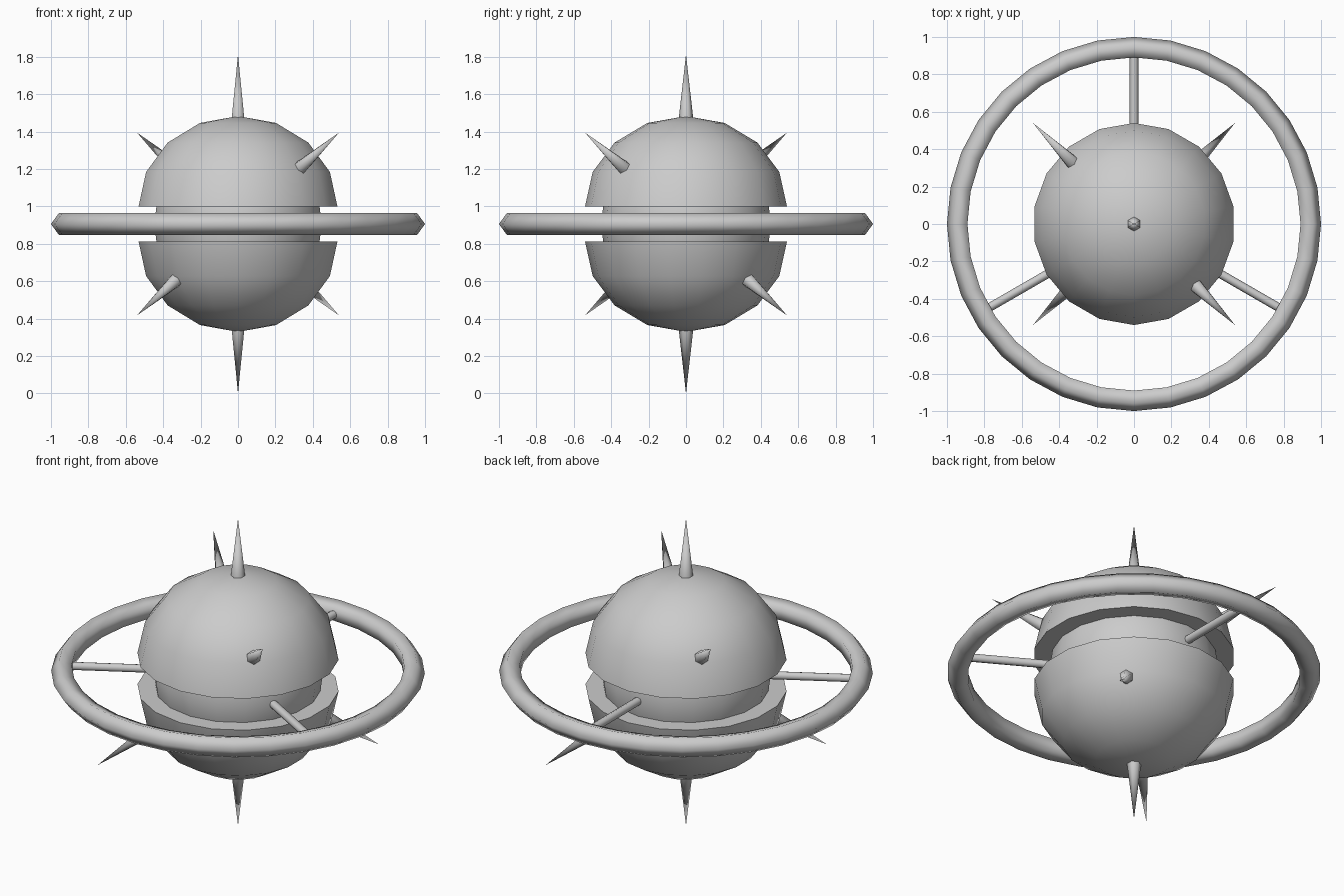
import bpy, bmesh, math
from mathutils import Vector

if "Cube" in bpy.data.objects:
    bpy.data.objects.remove(bpy.data.objects["Cube"])

CZ = 0.906  # height of the centre

grey = bpy.data.materials.new("plain_grey")
grey.diffuse_color = (0.6, 0.6, 0.6, 1)
grey.use_nodes = True
grey.node_tree.nodes["Principled BSDF"].inputs["Base Color"].default_value = grey.diffuse_color


def finish(name, bm, sharp_angle):
    """Turn a bmesh into a smooth object, keeping edges above sharp_angle."""
    bmesh.ops.recalc_face_normals(bm, faces=bm.faces)
    for f in bm.faces:
        f.smooth = True
    for e in bm.edges:
        if len(e.link_faces) == 2 and e.calc_face_angle() > math.radians(sharp_angle):
            e.smooth = False
    me = bpy.data.meshes.new(name)
    bm.to_mesh(me)
    bm.free()
    me.materials.append(grey)
    ob = bpy.data.objects.new(name, me)
    bpy.context.collection.objects.link(ob)
    return ob


def lathe(name, profile, sides, closed=False, sharp_angle=60):
    """Revolve (radius, z) points around z, with a vertex on the y axis."""
    bm = bmesh.new()
    rings = []
    for r, z in profile:
        if r < 1e-5:
            rings.append([bm.verts.new((0, 0, z))] * sides)
            continue
        ring = []
        for i in range(sides):
            a = math.pi / 2 + 2 * math.pi * i / sides
            ring.append(bm.verts.new((r * math.cos(a), r * math.sin(a), z)))
        rings.append(ring)
    pairs = list(zip(rings, rings[1:]))
    if closed:
        pairs.append((rings[-1], rings[0]))
    for p, q in pairs:
        for i in range(sides):
            j = (i + 1) % sides
            quad = list(dict.fromkeys((p[i], p[j], q[j], q[i])))
            bm.faces.new(quad)
    return finish(name, bm, sharp_angle)


def rod(name, start, end, r1, r2, sides, sharp_angle=80):
    """Cylinder or cone between two points."""
    start, end = Vector(start), Vector(end)
    d = end - start
    bm = bmesh.new()
    bmesh.ops.create_cone(bm, cap_ends=True, segments=sides, radius1=r1,
                          radius2=r2, depth=d.length)
    rot = d.to_track_quat('Z', 'Y').to_matrix()
    for v in bm.verts:
        v.co = rot @ v.co + (start + end) / 2
    return finish(name, bm, sharp_angle)


# Upper and lower shells: flattened half spheres with flat closed rims
for name, s in (("upper_shell", 1), ("lower_shell", -1)):
    prof = [(0, CZ + s * 0.093)]
    for k in range(5):
        a = math.radians(22.5 * k)
        prof.append((0.54 * math.cos(a), CZ + s * (0.093 + 0.484 * math.sin(a))))
    lathe(name, prof, 18)

# Inner core seen through the gap
lathe("core", [(0.455 * math.sin(math.pi * k / 12), CZ - 0.455 * math.cos(math.pi * k / 12))
               for k in range(13)], 18)

# Outer ring with a five-sided section
T = 0.0605
lathe("outer_ring", [(1 - T + T * math.cos(2 * math.pi * k / 5), CZ + T * math.sin(2 * math.pi * k / 5))
                     for k in range(5)], 32, closed=True, sharp_angle=90)

# Three spokes joining core and ring
for n, deg in enumerate((90, 210, 330)):
    a = math.radians(deg)
    c, s = math.cos(a), math.sin(a)
    rod(f"spoke_{n + 1}", (0.42 * c, 0.42 * s, CZ), (0.92 * c, 0.92 * s, CZ), 0.023, 0.023, 8)

# Spikes: top, bottom, two upper and two lower diagonals
dirs = [(0, 0, 1), (0, 0, -1),
        (0.535, -0.535, 0.484), (-0.535, 0.535, 0.484),
        (-0.535, -0.535, -0.484), (0.535, 0.535, -0.484)]
for n, d in enumerate(dirs):
    v = Vector(d).normalized()
    c = Vector((0, 0, CZ))
    rod(f"spike_{n + 1}", c + v * 0.555, c + v * CZ, 0.04, 0.0, 6)
